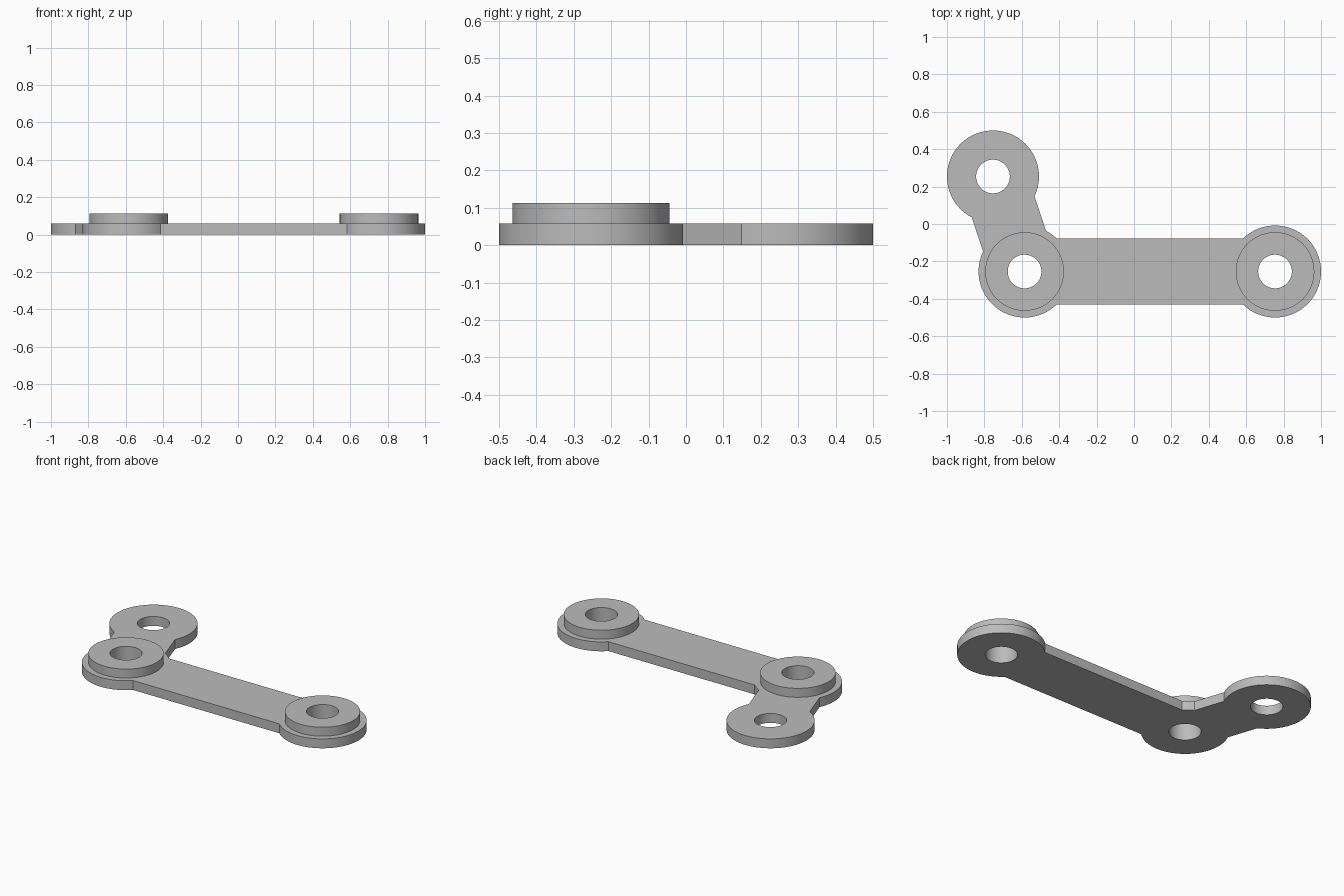
import bpy, bmesh
from math import asin, atan2, cos, sin, pi, degrees, radians
from mathutils import Vector

if "Cube" in bpy.data.objects:
    bpy.data.objects.remove(bpy.data.objects["Cube"], do_unlink=True)

grey = bpy.data.materials.new("plain grey")
grey.use_nodes = True
COLOUR = (0.5, 0.5, 0.5, 1)
grey.diffuse_color = COLOUR
grey.node_tree.nodes["Principled BSDF"].inputs["Base Color"].default_value = COLOUR

# Main dimensions
CORNER = Vector((-0.585, -0.254))
RIGHT_END = Vector((0.754, -0.254))
BACK_END = Vector((-0.754, 0.254))
HUB_R, BOSS_R, HOLE_R = 0.246, 0.21, 0.09
ARM_HALF = 0.177
PLATE_TOP, BOSS_TOP = 0.058, 0.113


def arc(centre, radius, start, end):
    """Points along an arc, angles in degrees."""
    steps = max(3, round((end - start) / 4))
    angles = [radians(start + (end - start) * i / steps) for i in range(steps + 1)]
    return [(centre.x + radius * cos(a), centre.y + radius * sin(a)) for a in angles]


def circle(centre, radius):
    return arc(centre, radius, 0, 360)[:-1]


def slab(name, loops, bottom, top):
    """Extrude an outline with holes into a solid."""
    bm = bmesh.new()
    edges = []
    for loop in loops:
        verts = [bm.verts.new((x, y, bottom)) for x, y in loop]
        edges += [bm.edges.new((v, verts[i - 1])) for i, v in enumerate(verts)]
    bmesh.ops.triangle_fill(bm, edges=edges, use_beauty=True, normal=(0, 0, 1))
    result = bmesh.ops.extrude_face_region(bm, geom=bm.faces[:], use_keep_orig=True)
    raised = [g for g in result["geom"] if isinstance(g, bmesh.types.BMVert)]
    bmesh.ops.translate(bm, verts=raised, vec=(0, 0, top - bottom))
    bmesh.ops.recalc_face_normals(bm, faces=bm.faces[:])
    mesh = bpy.data.meshes.new(name)
    bm.to_mesh(mesh)
    bm.free()
    mesh.materials.append(grey)
    obj = bpy.data.objects.new(name, mesh)
    bpy.context.collection.objects.link(obj)
    bpy.ops.object.select_all(action="DESELECT")
    obj.select_set(True)
    bpy.context.view_layer.objects.active = obj
    bpy.ops.object.shade_smooth_by_angle(angle=pi / 6)
    return obj


# Bent plate: two straight arms joining three round hubs
neck = degrees(asin(ARM_HALF / HUB_R))
lean = BACK_END - CORNER
turn = degrees(atan2(lean.y, lean.x))
outline = (arc(RIGHT_END, HUB_R, neck - 180, 180 - neck)
           + arc(CORNER, HUB_R, neck, turn - neck)
           + arc(BACK_END, HUB_R, turn + neck - 180, turn + 180 - neck)
           + arc(CORNER, HUB_R, turn + neck, 360 - neck))
holes = [circle(c, HOLE_R) for c in (CORNER, RIGHT_END, BACK_END)]
slab("link_plate", [outline] + holes, 0, PLATE_TOP)

# Raised rings on the front hubs
for name, centre in (("corner_boss", CORNER), ("end_boss", RIGHT_END)):
    slab(name, [circle(centre, BOSS_R), circle(centre, HOLE_R)], PLATE_TOP, BOSS_TOP)
